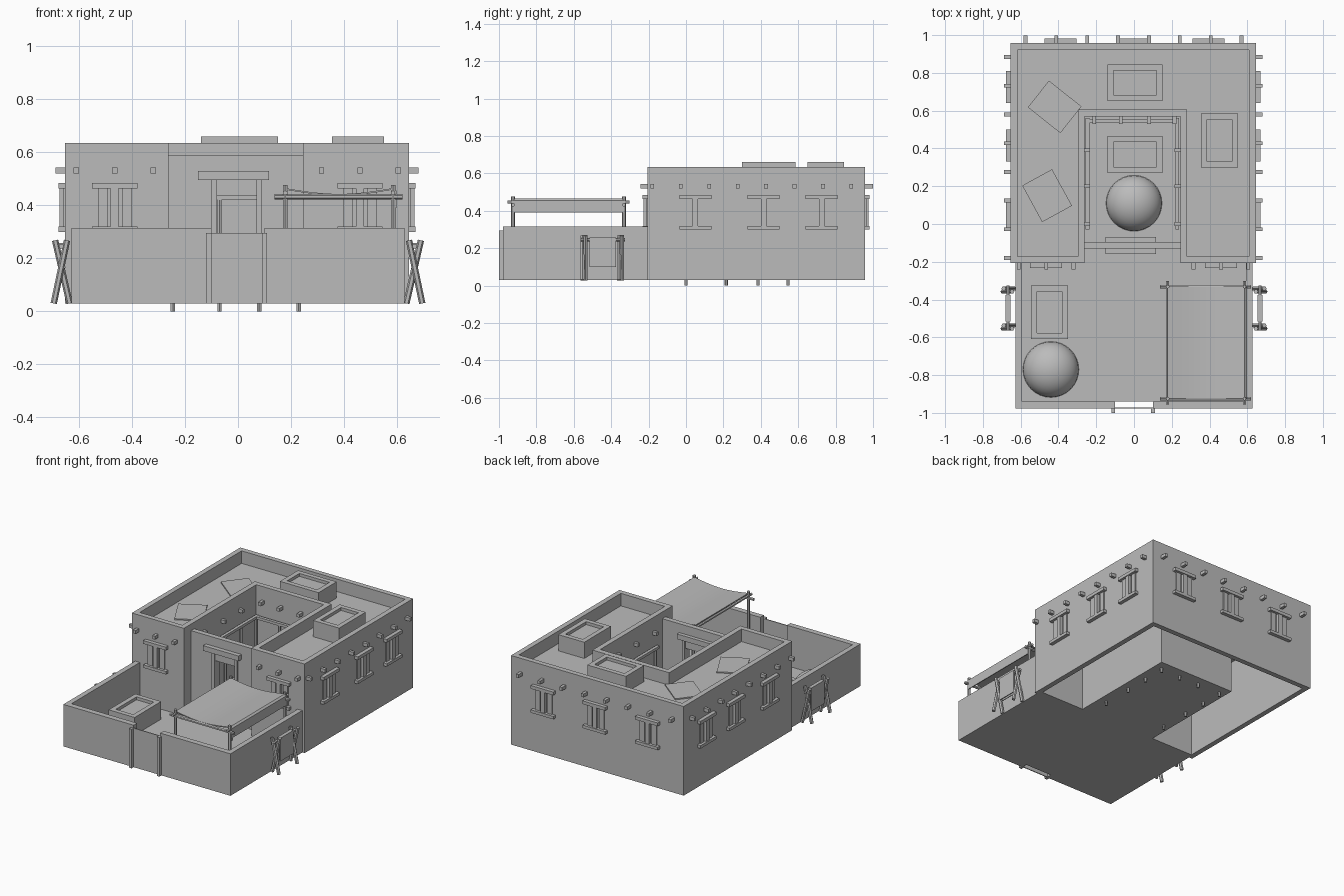
import bpy, bmesh, math
from mathutils import Vector

cube = bpy.data.objects.get("Cube")
if cube:
    bpy.data.objects.remove(cube)

clay = bpy.data.materials.new("clay_grey")
clay.use_nodes = True
GREY = (0.5, 0.5, 0.5, 1)
clay.diffuse_color = GREY
clay.node_tree.nodes["Principled BSDF"].inputs["Base Color"].default_value = GREY


def finish(name, bm):
    mesh = bpy.data.meshes.new(name)
    bmesh.ops.recalc_face_normals(bm, faces=bm.faces)
    bm.to_mesh(mesh)
    bm.free()
    mesh.materials.append(clay)
    ob = bpy.data.objects.new(name, mesh)
    bpy.context.collection.objects.link(ob)
    return ob


def add_box(bm, x0, x1, y0, y1, z0, z1):
    verts = bmesh.ops.create_cube(bm, size=1)["verts"]
    for v in verts:
        v.co = Vector((x1 if v.co.x > 0 else x0, y1 if v.co.y > 0 else y0, z1 if v.co.z > 0 else z0))


def boxes(name, items):
    bm = bmesh.new()
    for item in items:
        add_box(bm, *item)
    return finish(name, bm)


def stick(name, a, b, r, sides=6):
    a, b = Vector(a), Vector(b)
    bm = bmesh.new()
    bmesh.ops.create_cone(bm, cap_ends=True, segments=sides, radius1=r, radius2=r, depth=(b - a).length)
    ob = finish(name, bm)
    ob.location = (a + b) / 2
    ob.rotation_euler = (b - a).to_track_quat("Z", "Y").to_euler()
    return ob


# Main extents
L, R, F, B = -0.653, 0.645, -0.207, 0.957
CL, CR, CB = -0.262, 0.245, 0.57
LOW, TOP, ROOF, T = 0.03, 0.635, 0.55, 0.035

# House: U-shaped shell with parapets and an open underside
boxes("outer_walls", [
    (L, L + T, F, B, LOW, TOP), (R - T, R, F, B, LOW, TOP),
    (L + T, R - T, B - T, B, LOW, TOP),
    (L + T, CL, F, F + T, LOW, TOP), (CR, R - T, F, F + T, LOW, TOP)])
boxes("courtyard_walls", [
    (CL - T, CL, F + T, CB + T, LOW, TOP), (CR, CR + T, F + T, CB + T, LOW, TOP),
    (CL, CR, CB, CB + T, LOW, TOP)])
boxes("roof_slab", [
    (L + T, CL - T, F + T, B - T, ROOF - 0.02, ROOF),
    (CR + T, R - T, F + T, B - T, ROOF - 0.02, ROOF),
    (CL - T, CR + T, CB + T, B - T, ROOF - 0.02, ROOF)])

# Doorway wall between the wings
DX0, DX1 = -0.1, 0.09
boxes("doorway_wall", [
    (CL, DX0, -0.13, -0.095, LOW, 0.59), (DX1, CR, -0.13, -0.095, LOW, 0.59),
    (DX0, DX1, -0.13, -0.095, 0.495, 0.59)])
boxes("door_frame", [
    (DX0, DX0 + 0.02, -0.14, -0.085, LOW, 0.495),
    (DX1 - 0.02, DX1, -0.14, -0.085, LOW, 0.495),
    (DX0 + 0.02, DX1 - 0.02, -0.13, -0.095, 0.435, 0.495)])
boxes("door_lintel", [(-0.15, 0.117, -0.16, -0.07, 0.495, 0.53)])

# Floors and front yard
boxes("courtyard_floor", [(CL, CR, -0.13, CB, LOW, 0.04)])
boxes("yard_floor", [(-0.593, 0.593, -0.94, F, LOW, 0.04), (CL, CR, F, -0.13, LOW, 0.04)])
W, YF = 0.628, -0.978
boxes("yard_walls", [
    (-W, -W + T, YF, F, LOW, 0.315), (W - T, W, YF, F, LOW, 0.315),
    (-W + T, -0.1, YF, -0.94, LOW, 0.315), (0.1, W - T, YF, -0.94, LOW, 0.315)])
boxes("gate_posts", [(s - 0.01, s + 0.01, -1.0, YF, LOW, 0.295) for s in (-0.11, 0.1)])
boxes("gate_panel", [(-0.1, 0.1, YF, YF + 0.006, LOW, 0.295)])


# Hatches: raised box with a recessed top
def hatch(name, x0, x1, y0, y1, z0, z1):
    t = 0.032
    boxes(name, [
        (x0, x0 + t, y0, y1, z0, z1), (x1 - t, x1, y0, y1, z0, z1),
        (x0 + t, x1 - t, y0, y0 + t, z0, z1), (x0 + t, x1 - t, y1 - t, y1, z0, z1),
        (x0 + t, x1 - t, y0 + t, y1 - t, z0, z1 - 0.02)])


hatch("back_roof_hatch", -0.14, 0.15, 0.65, 0.845, ROOF, 0.66)
hatch("side_roof_hatch", 0.355, 0.55, 0.3, 0.585, ROOF, 0.66)
hatch("courtyard_hatch", -0.14, 0.15, 0.27, 0.465, 0.04, 0.16)
hatch("yard_hatch", -0.545, -0.35, -0.61, -0.325, 0.04, 0.16)

# Loose sheets lying on the roof
for x, y, turn in ((-0.46, 0.15, 0.5), (-0.42, 0.62, 0.9)):
    sheet = boxes("roof_sheet", [(-0.09, 0.09, -0.11, 0.11, 0, 0.008)])
    sheet.location = (x, y, ROOF)
    sheet.rotation_euler.z = turn

# Smooth mounds
for name, x, y in (("courtyard_mound", 0, 0.11), ("yard_mound", -0.44, -0.77)):
    bm = bmesh.new()
    bmesh.ops.create_uvsphere(bm, u_segments=32, v_segments=16, radius=0.148)
    bmesh.ops.bisect_plane(bm, geom=bm.verts[:] + bm.edges[:] + bm.faces[:],
                           plane_co=(0, 0, 0), plane_no=(0, 0, 1), clear_inner=True)
    for f in bm.faces:
        f.smooth = True
    mound = finish(name, bm)
    mound.location = (x, y, 0.04)
    mound.scale.z = 0.8


# Wall fittings: 'out' is the outward direction of the wall
def on_wall(axis, wall, out, c, half, depth, z0, z1):
    lo, hi = sorted((wall, wall + out * depth))
    if axis == "x":
        return (lo, hi, c - half, c + half, z0, z1)
    return (c - half, c + half, lo, hi, z0, z1)


def windows(name, axis, wall, out, centres):
    items = []
    for c in centres:
        spec = [(c, 0.085, 0.025, 0.463, 0.485), (c, 0.085, 0.025, 0.3, 0.32),
                (c, 0.015, 0.02, 0.32, 0.463)]
        spec += [(c + s * 0.045, 0.018, 0.008, 0.32, 0.463) for s in (-1, 1)]
        items += [on_wall(axis, wall, out, *s) for s in spec]
    boxes(name, items)


def beam_ends(name, axis, wall, out, centres, depth=0.042):
    boxes(name, [on_wall(axis, wall, out, c, 0.01, depth, 0.52, 0.543) for c in centres])


side_windows = (0.05, 0.415, 0.725)
side_beams = [-0.18 + 0.152 * i for i in range(8)]
for tag, wall, out in (("left", R, 1), ("right", L, -1)):
    windows(tag + "_windows", "x", wall, out, side_windows)
    beam_ends(tag + "_beam_ends", "x", wall, out, side_beams, 0.035)
windows("back_windows", "y", B, 1, (-0.39, 0.005, 0.395))
beam_ends("back_beam_ends", "y", B, 1, [-0.575 + 0.1635 * i for i in range(8)])
windows("front_windows", "y", F, -1, (-0.465, 0.46))
beam_ends("front_beam_ends", "y", F, -1, (-0.61, -0.465, -0.32, 0.315, 0.46, 0.605), 0.035)

# Courtyard beam ends, posts and rail
ys, xs = (0.0, 0.2, 0.39), (-0.21, -0.07, 0.08, 0.215)
beam_ends("courtyard_beams_right", "x", CL, 1, ys, 0.03)
beam_ends("courtyard_beams_left", "x", CR, -1, ys, 0.03)
beam_ends("courtyard_beams_back", "y", CB, -1, xs, 0.04)
spots = [(x, y) for x in (CL + 0.016, CR - 0.016) for y in (0.0, 0.215, 0.385, 0.545)]
spots += [(x, 0.545) for x in (-0.07, 0.08)]
for x, y in spots:
    stick("courtyard_post", (x, y, 0), (x, y, 0.42), 0.009)
boxes("courtyard_rail", [
    (CL + 0.006, CL + 0.026, -0.03, 0.56, 0.42, 0.438),
    (CR - 0.026, CR - 0.006, -0.03, 0.56, 0.42, 0.438),
    (CL + 0.026, CR - 0.026, 0.535, 0.555, 0.42, 0.438)])

# Canopy frame
X0, X1, Y0, Y1 = 0.178, 0.585, -0.925, -0.332
for x in (X0, X1):
    for y in (Y0, Y1):
        stick("canopy_post", (x, y, 0.03), (x, y, 0.477), 0.01)
    stick("canopy_side_beam", (x, Y0 - 0.03, 0.447), (x, Y1 + 0.03, 0.447), 0.009)
for y in (Y0, Y1):
    stick("canopy_cross_beam", (X0 - 0.04, y, 0.432), (X1 + 0.035, y, 0.432), 0.01)

# Sagging canopy cloth with one hanging edge
bm = bmesh.new()
N = 16
profile = [(X0 + (X1 - X0) * i / N, 0.465 - 0.022 * math.sin(math.pi * i / N)) for i in range(N + 1)]
profile += [(X1 + 0.012, 0.455), (X1 + 0.012, 0.39)]
rows = [[bm.verts.new((x, y, z)) for x, z in profile] for y in (Y0, Y1)]
for i in range(len(profile) - 1):
    bm.faces.new((rows[0][i], rows[0][i + 1], rows[1][i + 1], rows[1][i])).smooth = True
cloth = finish("canopy_cloth", bm)
solid = cloth.modifiers.new("thickness", "SOLIDIFY")
solid.thickness = 0.006
edges = cloth.modifiers.new("sharp_edges", "EDGE_SPLIT")
edges.split_angle = math.radians(40)

# Drying racks beside the yard: crossed sticks, top bar and hide
for s in (-1, 1):
    for y in (-0.545, -0.35):
        stick("rack_stick", (s * 0.635, y + 0.008, 0.03), (s * 0.69, y + 0.008, 0.268), 0.012)
        stick("rack_stick", (s * 0.695, y - 0.008, 0.03), (s * 0.645, y - 0.008, 0.268), 0.012)
    stick("rack_bar", (s * 0.667, -0.565, 0.245), (s * 0.667, -0.325, 0.245), 0.01)
    xa, xb = sorted((s * 0.655, s * 0.679))
    boxes("rack_hide", [(xa, xa + 0.005, -0.515, -0.375, 0.1, 0.25),
                        (xb - 0.005, xb, -0.515, -0.375, 0.1, 0.25),
                        (xa, xb, -0.515, -0.375, 0.25, 0.258)])
